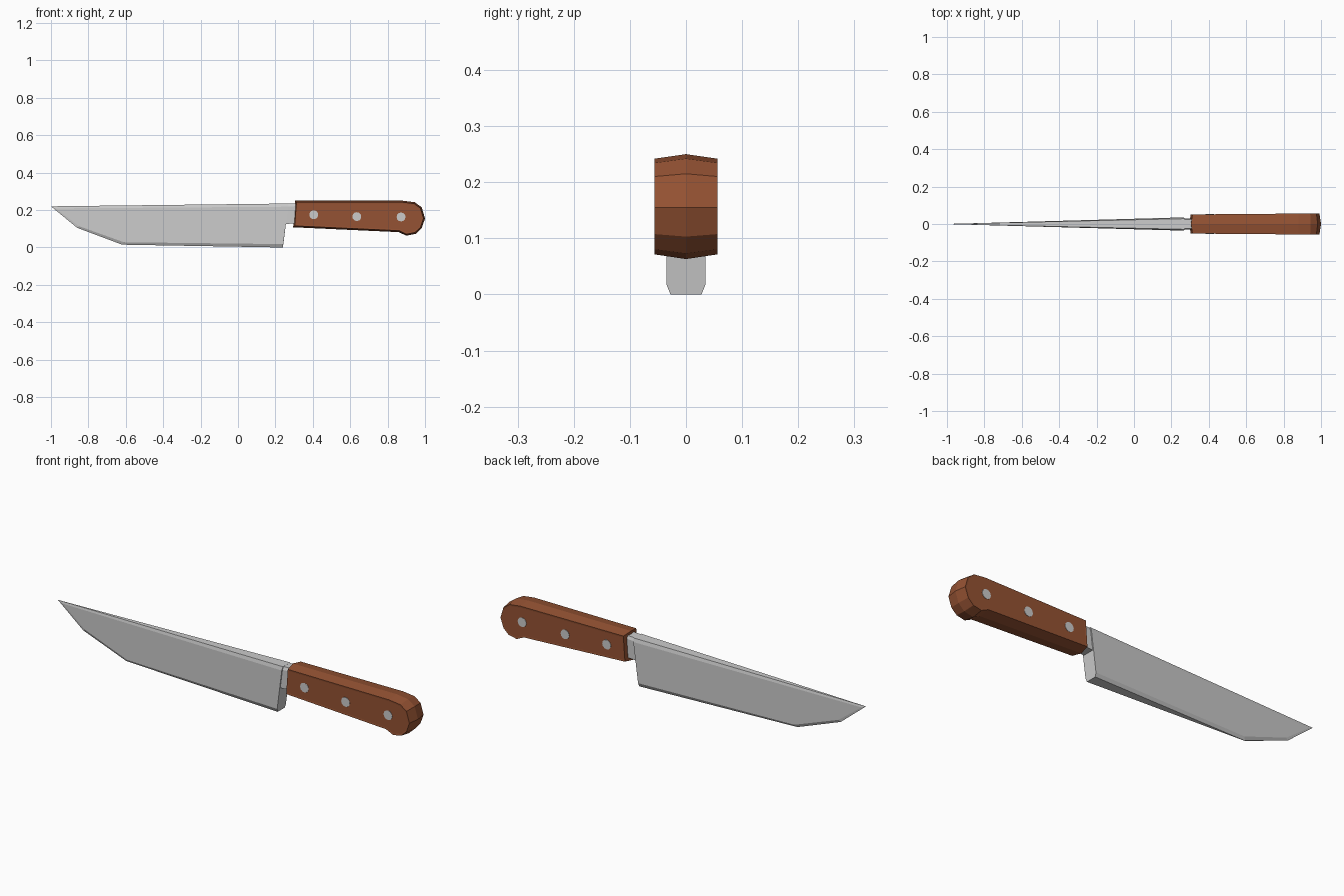
import bpy
from math import pi
from mathutils import Vector

if "Cube" in bpy.data.objects:
    bpy.data.objects.remove(bpy.data.objects["Cube"])

wood = bpy.data.materials.new("wood")
wood.diffuse_color = (0.30, 0.085, 0.033, 1)
wood.use_nodes = True
wood.node_tree.nodes["Principled BSDF"].inputs["Base Color"].default_value = wood.diffuse_color


def offset(profile, d):
    """Inset a closed (x, z) profile by d with mitred corners (clockwise order)."""
    out = []
    n = len(profile)
    for i in range(n):
        a, b, c = (Vector(profile[(i + k) % n]) for k in (-1, 0, 1))
        e1, e2 = (b - a).normalized(), (c - b).normalized()
        n1, n2 = Vector((e1.y, -e1.x)), Vector((e2.y, -e2.x))
        m = (n1 + n2).normalized()
        out.append(tuple(b + m * d / max(m.dot(n1), 0.3)))
    return out


def loft(name, loops, mat=None):
    """Skin equal-length loops of (x, y, z) points and cap both ends."""
    n = len(loops[0])
    verts = [p for loop in loops for p in loop]
    faces = [tuple(range(n)), tuple(reversed(range(len(verts) - n, len(verts))))]
    for k in range(len(loops) - 1):
        for i in range(n):
            j = (i + 1) % n
            faces.append((k * n + j, k * n + i, (k + 1) * n + i, (k + 1) * n + j))
    me = bpy.data.meshes.new(name)
    me.from_pydata(verts, [], faces)
    ob = bpy.data.objects.new(name, me)
    bpy.context.collection.objects.link(ob)
    if mat:
        me.materials.append(mat)
    bpy.context.view_layer.objects.active = ob
    ob.select_set(True)
    bpy.ops.object.mode_set(mode='EDIT')
    bpy.ops.mesh.select_all(action='SELECT')
    bpy.ops.mesh.normals_make_consistent(inside=False)
    bpy.ops.object.mode_set(mode='OBJECT')
    ob.select_set(False)
    return ob


def side(profile, width, sign):
    return [(x, sign * width(i, x), z) for i, (x, z) in enumerate(profile)]


# Blade: wedge that tapers to the tip, bevelled along spine and cutting edge
outer = [(-1.0, 0.22), (0.27, 0.235), (0.24, 0.0), (-0.62, 0.015), (-0.86, 0.105)]
inner = [(-0.975, 0.209), (0.268, 0.218), (0.242, 0.018), (-0.61, 0.028), (-0.85, 0.114)]
rim_share = [0.5, 0.8, 0.8, 0.06, 0.06]


def blade_w(i, x):
    return max(0.035 * (x + 1) / 1.25, 0.0004)


def rim_w(i, x):
    return max(blade_w(i, x) * rim_share[i], 0.0004)


loft("blade", [side(inner, blade_w, -1), side(outer, rim_w, -1),
               side(outer, rim_w, 1), side(inner, blade_w, 1)])

# Neck joining blade and handle
neck = [(0.25, 0.234), (0.32, 0.236), (0.32, 0.13), (0.25, 0.125)]
neck_in = [(0.25, 0.219), (0.32, 0.221), (0.32, 0.13), (0.25, 0.125)]
loft("neck", [side(neck_in, lambda i, x: 0.03, -1), side(neck, lambda i, x: 0.024, -1),
              side(neck, lambda i, x: 0.024, 1), side(neck_in, lambda i, x: 0.03, 1)])

# Handle: ridged edge band with a framed flat face on each side
grip = [(0.305, 0.25), (0.88, 0.25), (0.945, 0.242), (0.982, 0.215), (1.0, 0.155),
        (0.982, 0.103), (0.95, 0.073), (0.90, 0.063), (0.86, 0.082), (0.295, 0.108)]
rim, face = offset(grip, 0.008), offset(grip, 0.016)


def grip_w(i, x):
    return 0.051 + 0.005 * min((x - 0.3) / 0.6, 1)


def face_w(i, x):
    return grip_w(i, x) - 0.001


loft("handle", [side(face, face_w, -1), side(rim, grip_w, -1), side(grip, lambda i, x: 0, 1),
                side(rim, grip_w, 1), side(face, face_w, 1)], wood)

# Rivets passing through the handle
for k, (x, z) in enumerate([(0.405, 0.175), (0.635, 0.165), (0.872, 0.163)]):
    bpy.ops.mesh.primitive_cylinder_add(vertices=12, radius=0.024,
                                        depth=2 * grip_w(0, x) + 0.001,
                                        location=(x, 0, z), rotation=(pi / 2, 0, 0))
    bpy.context.object.name = f"rivet_{k + 1}"
    bpy.context.object.select_set(False)
